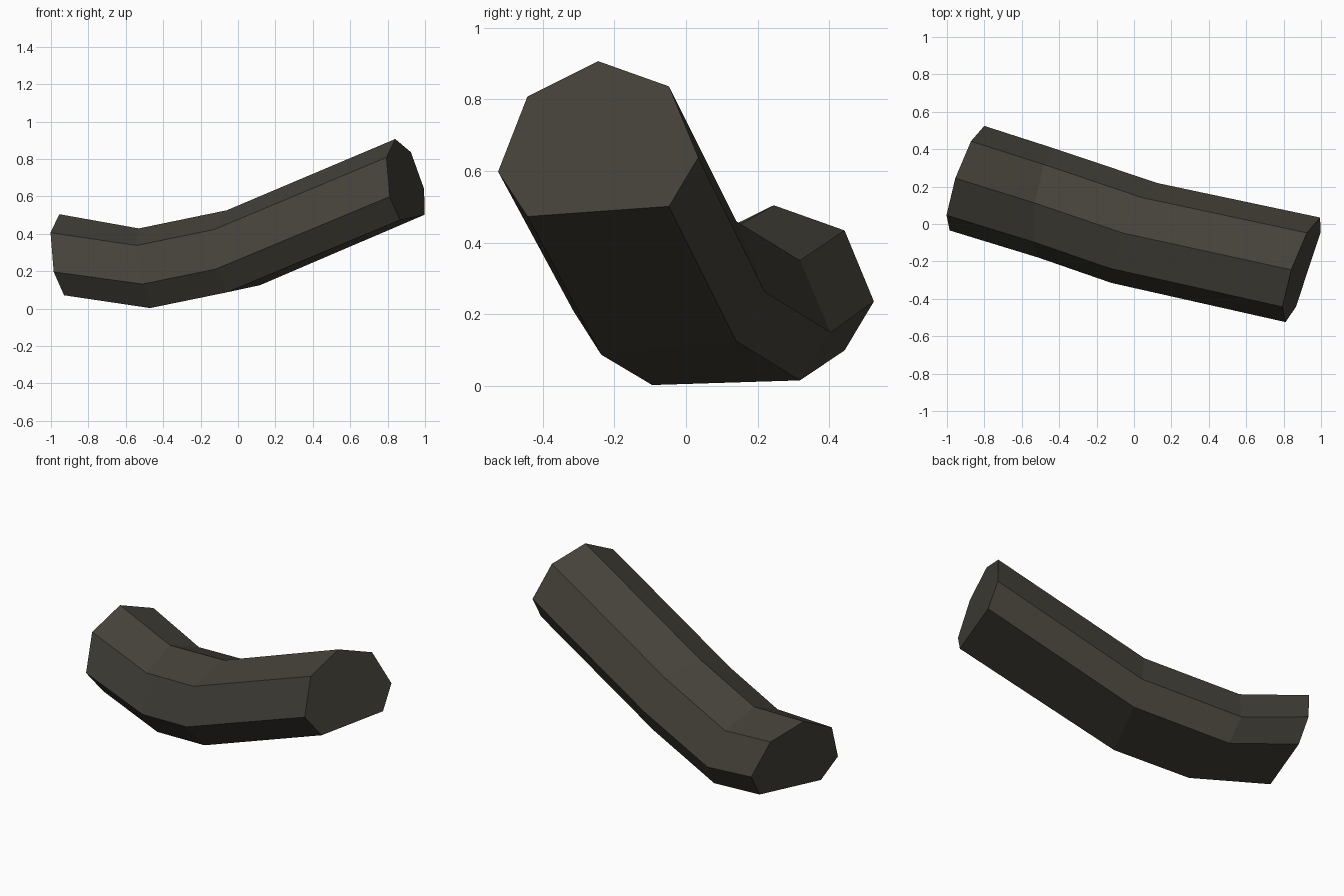
import bpy, bmesh
from math import sin, cos, pi, radians
from mathutils import Matrix, Vector

if "Cube" in bpy.data.objects:
    bpy.data.objects.remove(bpy.data.objects["Cube"])

RADIUS = 0.295
FLAT = -0.454          # height of the flattened underside, in radii
TILT = Matrix.Rotation(radians(-12.2), 3, 'Y')

# Centre and yaw of each cross-section along the bent bar
STATIONS = [
    ((-0.893, 0.245, 0.216), 18.7),
    ((-0.468, 0.112, 0.140), 8.5),
    ((0.002, -0.048, 0.237), 25.2),
    ((0.903, -0.245, 0.618), 18.7),
]

# Octagon with its lowest corner removed and the underside made flat
corners = [i * pi / 4 for i in range(8) if i != 6]
profile = [Vector((0, cos(a), max(sin(a), FLAT))) * RADIUS for a in corners]

# Dark olive grey material
colour = (0.058, 0.054, 0.041, 1)
mat = bpy.data.materials.new("dark olive grey")
mat.use_nodes = True
mat.diffuse_color = colour
bsdf = next(n for n in mat.node_tree.nodes if n.type == 'BSDF_PRINCIPLED')
bsdf.inputs["Base Color"].default_value = colour
bsdf.inputs["Roughness"].default_value = 0.9

# Loft the sections into one closed bar
bm = bmesh.new()
rings = []
for centre, yaw in STATIONS:
    turn = TILT @ Matrix.Rotation(radians(-yaw), 3, 'Z')
    rings.append([bm.verts.new(Vector(centre) + turn @ p) for p in profile])

n = len(profile)
for a, b in zip(rings, rings[1:]):
    for i in range(n):
        j = (i + 1) % n
        bm.faces.new((a[i], a[j], b[j], b[i]))
bm.faces.new(rings[0])
bm.faces.new(rings[-1])
bmesh.ops.recalc_face_normals(bm, faces=bm.faces)

mesh = bpy.data.meshes.new("bent_bar")
bm.to_mesh(mesh)
bm.free()
mesh.materials.append(mat)
bar = bpy.data.objects.new("bent_bar", mesh)
bpy.context.collection.objects.link(bar)
